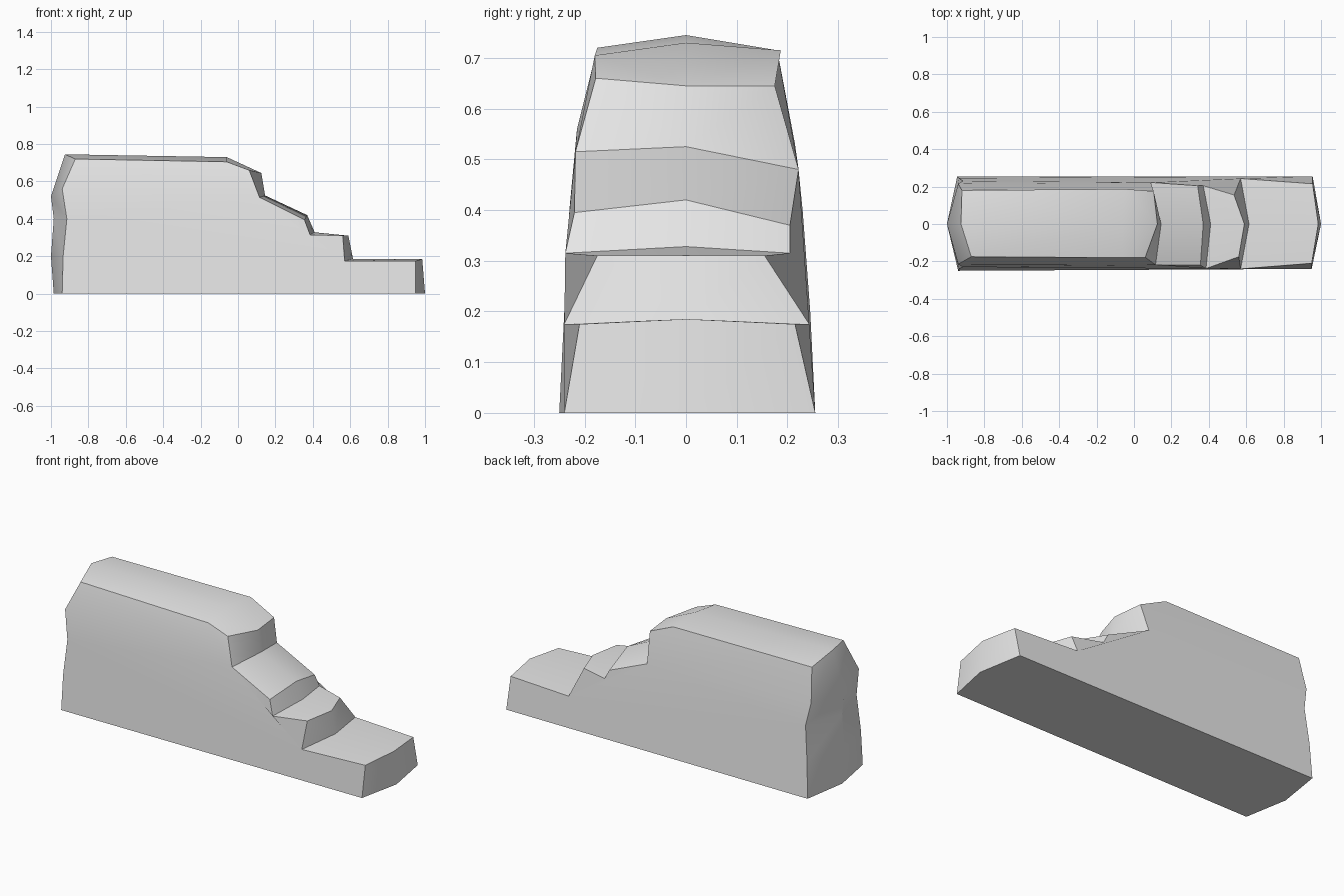
import bpy, bmesh, math

# Remove the default cube if present
cube = bpy.data.objects.get("Cube")
if cube:
    bpy.data.objects.remove(cube, do_unlink=True)

# Rows running over the stone from the left foot to the right foot.
# Each row holds a front point (x, y, z), a ridge point (x, z) and a back point (x, y, z).
rows = [
    # rough end wall
    ((-.94, -.25, 0), (-.985, 0), (-.945, .255, 0)),
    ((-.935, -.24, .2), (-1, .2), (-.935, .245, .2)),
    ((-.915, -.23, .4), (-.985, .4), (-.915, .23, .4)),
    ((-.94, -.215, .56), (-1, .52), (-.94, .215, .53)),
    # flat crest
    ((-.87, -.175, .72), (-.925, .745), (-.92, .18, .715)),
    ((-.06, -.18, .705), (-.06, .73), (-.05, .187, .715)),
    # upper riser
    ((.06, -.178, .66), (.125, .645), (.105, .175, .645)),
    ((.115, -.218, .515), (.145, .525), (.09, .222, .48)),
    # sloping ledge and its riser
    ((.355, -.22, .395), (.37, .42), (.34, .205, .37)),
    ((.385, -.238, .315), (.41, .328), (.37, .205, .315)),
    # middle step
    ((.56, -.175, .31), (.59, .31), (.535, .155, .31)),
    ((.57, -.24, .175), (.615, .185), (.57, .243, .175)),
    # lowest step
    ((.95, -.21, .175), (.985, .185), (.955, .215, .175)),
    ((.95, -.24, 0), (1, 0), (.955, .255, 0)),
]
shoulder, ledge = 3, 7      # rows where the side walls bend inward

bm = bmesh.new()
front, ridge, back = [], [], []
for f, m, b in rows:
    front.append(bm.verts.new(f))
    ridge.append(bm.verts.new((m[0], 0, m[1])))
    back.append(bm.verts.new(b))

# Skin over the end walls, crest and steps
for i in range(len(rows) - 1):
    for side in (front, back):
        bm.faces.new((side[i], side[i + 1], ridge[i + 1], ridge[i]))

# Front and back walls, split into an upper and a lower panel
for side in (front, back):
    bm.faces.new(side[shoulder:ledge + 1])
    bm.faces.new(side[:shoulder + 1] + side[ledge:])

# Underside
bm.faces.new((front[0], ridge[0], back[0], back[-1], ridge[-1], front[-1]))
bmesh.ops.recalc_face_normals(bm, faces=bm.faces)

mesh = bpy.data.meshes.new("stepped_rock")
bm.to_mesh(mesh)
bm.free()
rock = bpy.data.objects.new("stepped_rock", mesh)
bpy.context.collection.objects.link(rock)

# Plain stone colour
stone = bpy.data.materials.new("light_grey_stone")
stone.use_nodes = True
colour = (.8, .8, .8, 1)
stone.diffuse_color = colour
stone.node_tree.nodes["Principled BSDF"].inputs["Base Color"].default_value = colour
mesh.materials.append(stone)

# Soft faces with crisp ledges
bpy.ops.object.select_all(action='DESELECT')
rock.select_set(True)
bpy.context.view_layer.objects.active = rock
bpy.ops.object.shade_smooth_by_angle(angle=math.radians(30))
